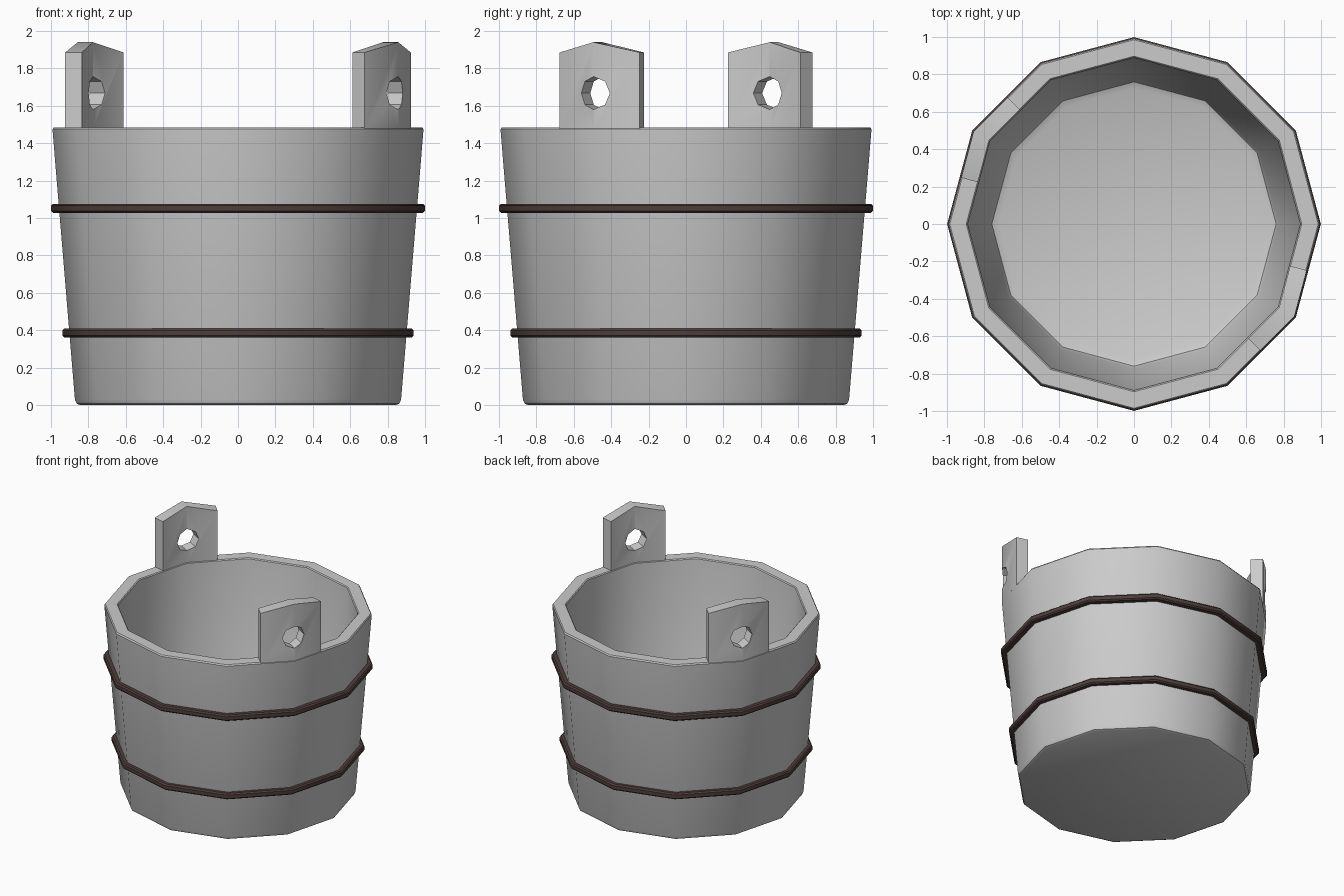
import bpy, bmesh
from math import sin, cos, pi, radians

if "Cube" in bpy.data.objects:
    bpy.data.objects.remove(bpy.data.objects["Cube"])

SIDES = 12


def finish(name, bm, angle=35):
    bmesh.ops.recalc_face_normals(bm, faces=bm.faces)
    me = bpy.data.meshes.new(name)
    bm.to_mesh(me)
    bm.free()
    ob = bpy.data.objects.new(name, me)
    bpy.context.collection.objects.link(ob)
    bpy.ops.object.select_all(action='DESELECT')
    ob.select_set(True)
    bpy.context.view_layer.objects.active = ob
    if angle:
        bpy.ops.object.shade_smooth_by_angle(angle=radians(angle))
    return ob


def lathe(name, profile, closed=False):
    """Revolve (radius, z) points into a 12-sided shell; open ends are capped."""
    bm = bmesh.new()
    rings = [[bm.verts.new((r * cos(2 * pi * i / SIDES), r * sin(2 * pi * i / SIDES), z))
              for i in range(SIDES)] for r, z in profile]
    pairs = list(zip(rings, rings[1:]))
    if closed:
        pairs.append((rings[-1], rings[0]))
    else:
        bm.faces.new(rings[0])
        bm.faces.new(rings[-1])
    for a, b in pairs:
        for i in range(SIDES):
            j = (i + 1) % SIDES
            bm.faces.new((a[i], a[j], b[j], b[i]))
    return finish(name, bm)


# bucket: tapered outer wall, rim, inner wall and floor
lathe("bucket_body", [(0.845, 0), (0.863, 0.008), (0.872, 0.03), (0.992, 1.475),
                      (0.985, 1.485), (0.897, 1.485), (0.89, 1.478),
                      (0.775, 0.15), (0.76, 0.115), (0.725, 0.10)])

# two dark metal hoops
brown = bpy.data.materials.new("hoop_brown")
brown.diffuse_color = (0.075, 0.05, 0.045, 1)
brown.use_nodes = True
brown.node_tree.nodes["Principled BSDF"].inputs["Base Color"].default_value = brown.diffuse_color
for name, r, z in (("upper_hoop", 0.999, 1.052), ("lower_hoop", 0.938, 0.385)):
    h, d, b = 0.024, 0.07, 0.01
    hoop = lathe(name, [(r - d, z - h), (r - b, z - h), (r, z - h + b),
                        (r, z + h - b), (r - b, z + h), (r - d, z + h)], closed=True)
    hoop.data.materials.append(brown)

# handle ears: bent around a rim corner, peaked top, octagonal hole
def ear(name, deg):
    mid = radians(deg)
    bm = bmesh.new()
    edge = cos(pi / SIDES)
    cols = []
    for off, k, top in ((-15, edge, 1.885), (0, 1, 1.94), (15, edge, 1.885)):
        a = mid + radians(off)
        cols.append([bm.verts.new((r * k * cos(a), r * k * sin(a), z))
                     for r, z in ((0.99, 1.475), (0.99, top), (0.895, top), (0.895, 1.475))])
    for p, q in zip(cols, cols[1:]):
        for i in range(4):
            j = (i + 1) % 4
            bm.faces.new((p[i], p[j], q[j], q[i]))
    bm.faces.new(cols[0])
    bm.faces.new(cols[-1])
    ob = finish(name, bm)

    bpy.ops.mesh.primitive_cylinder_add(vertices=8, radius=0.088, depth=0.5,
                                        location=(0.93 * cos(mid), 0.93 * sin(mid), 1.668),
                                        rotation=(0, pi / 2, mid))
    cutter = bpy.context.object
    cutter.name = name + "_hole_cutter"
    cutter.hide_render = True
    cutter.hide_set(True)
    mod = ob.modifiers.new("hole", 'BOOLEAN')
    mod.operation = 'DIFFERENCE'
    mod.solver = 'EXACT'
    mod.object = cutter
    bpy.context.view_layer.objects.active = ob
    bpy.ops.object.modifier_apply(modifier=mod.name)
    bpy.data.objects.remove(cutter)


ear("right_ear", -30)
ear("left_ear", 150)
